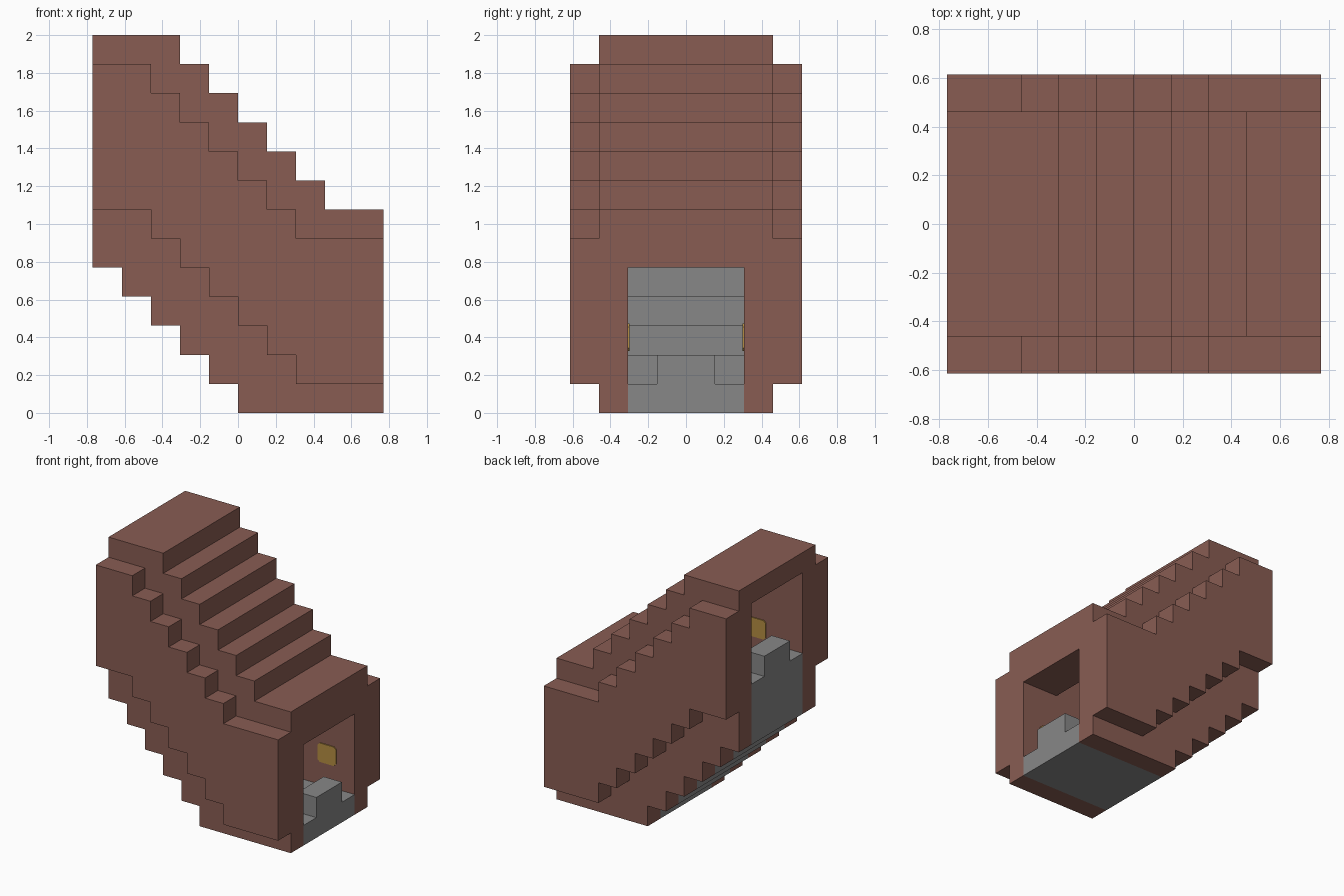
import bpy
import bmesh
from mathutils import Vector

U = 2 / 13           # one block
LENGTH = 10          # blocks along x

cube = bpy.data.objects.get("Cube")
if cube:
    bpy.data.objects.remove(cube, do_unlink=True)


def material(name, rgb):
    mat = bpy.data.materials.new(name)
    mat.use_nodes = True
    colour = (*rgb, 1)
    mat.diffuse_color = colour
    mat.node_tree.nodes["Principled BSDF"].inputs["Base Color"].default_value = colour
    return mat


brick = material("brick brown", (0.25, 0.108, 0.086))
stone = material("stone grey", (0.245, 0.245, 0.245))
gold = material("lamp gold", (0.46, 0.27, 0.055))


def prism(name, outline, y0, y1, mat):
    """Extrude an x-z outline, given in blocks, from y0 to y1."""
    bm = bmesh.new()
    verts = [bm.verts.new(((x - LENGTH / 2) * U, y0 * U, z * U)) for x, z in outline]
    face = bm.faces.new(verts)
    grown = bmesh.ops.extrude_face_region(bm, geom=[face])
    moved = [g for g in grown["geom"] if isinstance(g, bmesh.types.BMVert)]
    bmesh.ops.translate(bm, verts=moved, vec=Vector((0, (y1 - y0) * U, 0)))
    bmesh.ops.recalc_face_normals(bm, faces=bm.faces)
    mesh = bpy.data.meshes.new(name)
    bm.to_mesh(mesh)
    bm.free()
    mesh.materials.append(mat)
    obj = bpy.data.objects.new(name, mesh)
    bpy.context.collection.objects.link(obj)
    return obj


def steps(start, low, high, x0=0, x1=LENGTH):
    """Staircase line descending one block per block, level beyond its limits."""
    line = []
    for x in range(x0, x1):
        z = max(low, min(high, start - x))
        if line and line[-1][1] == z:
            line[-1] = (x + 1, z)
        else:
            line += [(x, z), (x + 1, z)]
    return line


def between(bottom, top):
    return bottom + top[::-1]


underside = steps(5, 0, 5)

# Main shell with the sloping passage cut through it
shell = prism("tunnel_shell", between(underside, steps(15, 7, 13)), -3, 3, brick)
ceiling = steps(13, 5, 12, -1, LENGTH + 1)
cutter = prism("passage_cutter", between([(-1, -1), (LENGTH + 1, -1)], ceiling), -2, 2, brick)
cutter.hide_render = True
cut = shell.modifiers.new("passage", 'BOOLEAN')
cut.operation = 'DIFFERENCE'
cut.solver = 'EXACT'
cut.object = cutter
bpy.context.view_layer.objects.active = shell
bpy.ops.object.modifier_apply(modifier=cut.name)
bpy.data.objects.remove(cutter, do_unlink=True)

# Stairs filling the passage floor
prism("stairs", between(underside, steps(8, 1, 8)), -2, 2, stone)

# Raised block in each doorway
for name, x, z in (("upper_door_block", 0, 8), ("lower_door_block", LENGTH - 1, 1)):
    prism(name, [(x, z), (x + 1, z), (x + 1, z + 1), (x, z + 1)], -1, 1, stone)

# Outer wall layers and wall lamps, mirrored on both sides
lamp_corner = [(0.5, 0.36), (0.38, 0.47)]
lamp_outline = (lamp_corner + [(-a, b) for a, b in lamp_corner[::-1]]
                + [(-a, -b) for a, b in lamp_corner] + [(a, -b) for a, b in lamp_corner[::-1]])
for side, s in (("left", 1), ("right", -1)):
    prism("outer_wall_" + side, between(steps(8, 1, 7), steps(13, 6, 12)), 3 * s, 4 * s, brick)
    for level, x, z in (("upper", 2.5, 8.6), ("lower", 8.5, 2.6)):
        prism(f"{level}_lamp_{side}", [(x + a, z + b) for a, b in lamp_outline],
              2 * s, 1.95 * s, gold)
